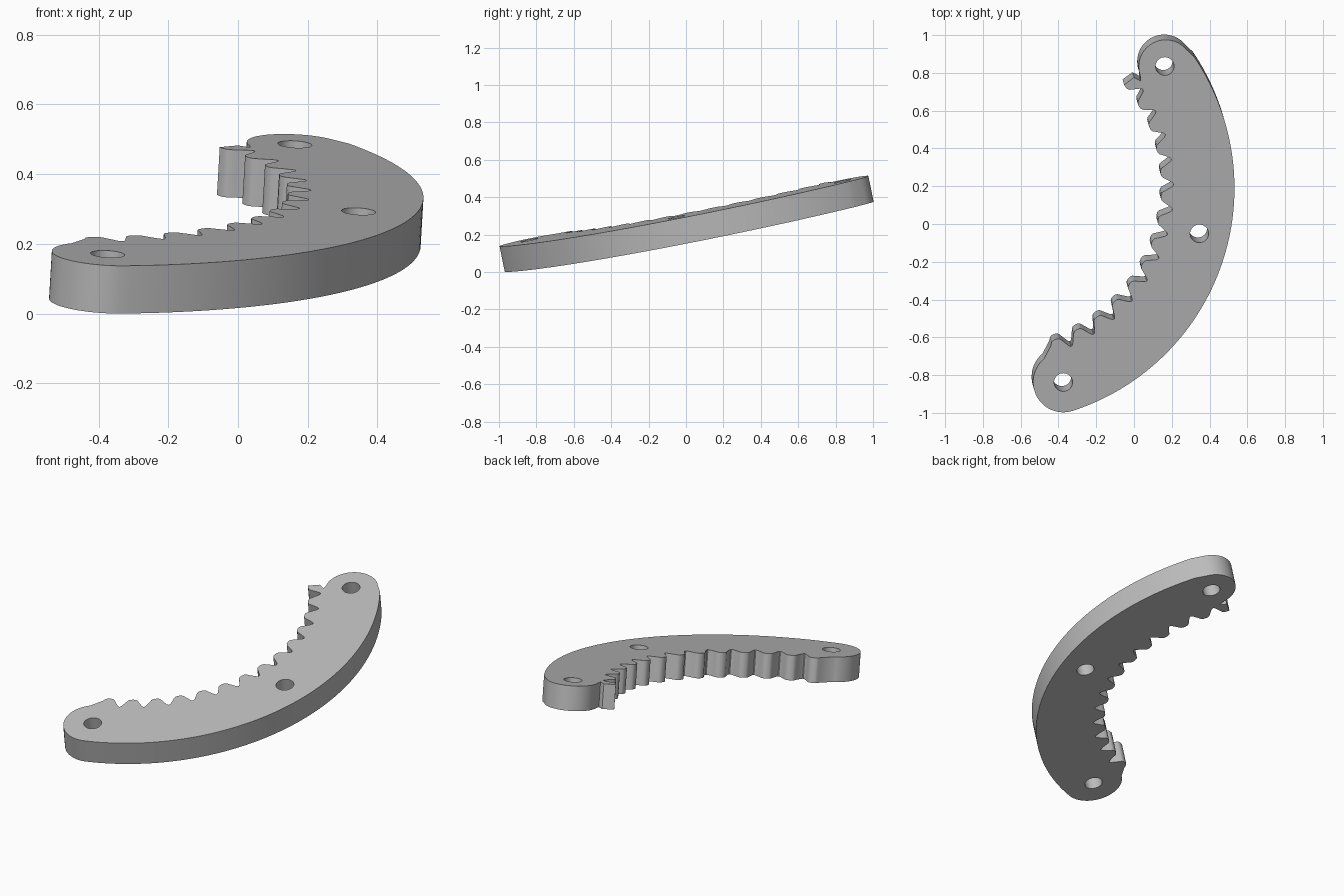
import bpy
import bmesh
from math import sin, cos, radians
from mathutils import Vector

cube = bpy.data.objects.get("Cube")
if cube:
    bpy.data.objects.remove(cube, do_unlink=True)

CENTRE = (-0.708, 0.19)              # shared centre of outer arc and teeth
DEPTH = Vector((0.008, -0.028, 0.137))  # thickness along the tilted normal
PITCH, FIRST, TEETH = 8.37, 38.85, 14


def polar(centre, r, deg, squash=1.0):
    a = radians(deg)
    return (centre[0] + r * cos(a), centre[1] + r * sin(a) * squash)


def arc(centre, r, start, end, steps, squash=1.0):
    return [polar(centre, r, start + (end - start) * i / steps, squash)
            for i in range(steps + 1)]


# Half tooth: pitch fraction from the tip, radius
half = [(0.48, 0.918), (0.42, 0.911), (0.27, 0.877), (0.2, 0.861), (0.12, 0.854)]
tooth = half + [(0, 0.852)] + [(-f, r) for f, r in reversed(half)]

# Outline: outer arc, upper end, toothed inner edge, lower end
outline = arc(CENTRE, 1.24, -71, 34, 72)
outline += arc((0.168, 0.832), 0.143, 40, 200, 28)
outline += [(0.035, 0.757), (0.0, 0.776)]
for i in range(TEETH):
    for f, r in tooth:
        if (i == 0 and f > 0.13) or (i == TEETH - 1 and f < -0.3):
            continue
        outline.append(polar(CENTRE, r, FIRST + (f - i) * PITCH))
outline += arc((-0.374, -0.837), 0.16, 130, 284, 28)

# Bolt holes
holes = [arc(c, 0.049, 0, 350, 35, 0.98)
         for c in ((0.163, 0.835), (0.346, -0.051), (-0.374, -0.838))]

# Tilted plate: fill the loops, then extrude through the thickness
bm = bmesh.new()
edges = []
for loop in [outline] + holes:
    verts = [bm.verts.new((x, y, 0.321 - 0.055 * x + 0.2058 * y)) for x, y in loop]
    edges += [bm.edges.new((v, verts[i - 1])) for i, v in enumerate(verts)]
bmesh.ops.triangle_fill(bm, use_beauty=True, edges=edges, normal=(0, 0, 1))
ext = bmesh.ops.extrude_face_region(bm, geom=bm.faces[:])
moved = [g for g in ext["geom"] if isinstance(g, bmesh.types.BMVert)]
bmesh.ops.translate(bm, verts=moved, vec=-DEPTH)
bmesh.ops.recalc_face_normals(bm, faces=bm.faces[:])
low = min(v.co.z for v in bm.verts)
bmesh.ops.translate(bm, verts=bm.verts[:], vec=(0, 0, -low))

mesh = bpy.data.meshes.new("toothed_arc_plate")
bm.to_mesh(mesh)
bm.free()
plate = bpy.data.objects.new("toothed_arc_plate", mesh)
bpy.context.collection.objects.link(plate)

# Plain grey metal
grey = bpy.data.materials.new("plain_grey")
grey.use_nodes = True
colour = (0.5, 0.5, 0.5, 1)
grey.diffuse_color = colour
grey.node_tree.nodes["Principled BSDF"].inputs["Base Color"].default_value = colour
mesh.materials.append(grey)

bpy.ops.object.select_all(action="DESELECT")
plate.select_set(True)
bpy.context.view_layer.objects.active = plate
bpy.ops.object.shade_smooth_by_angle(angle=radians(30))
